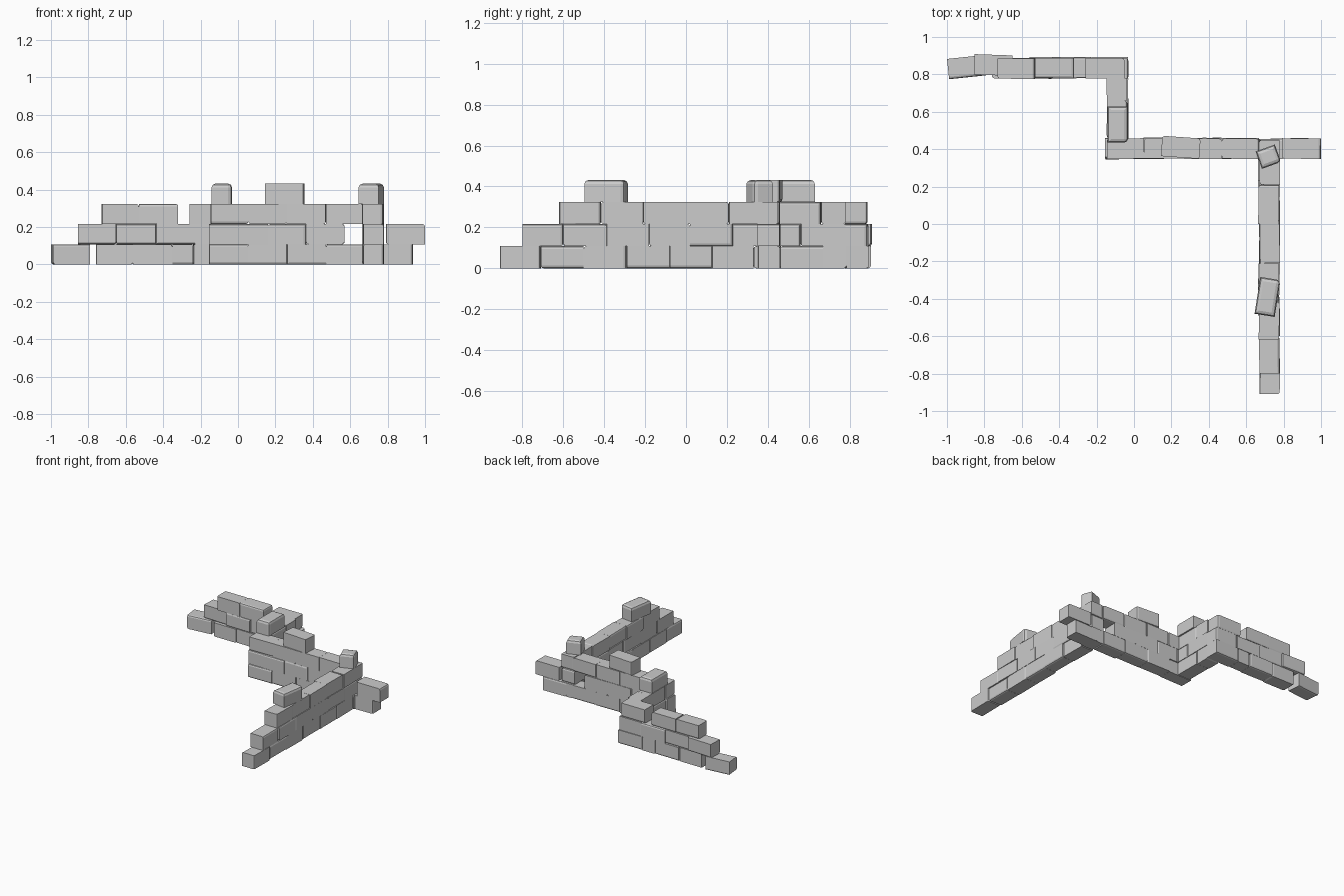
import bpy, bmesh, math, random
from mathutils import Matrix

if "Cube" in bpy.data.objects:
    bpy.data.objects.remove(bpy.data.objects["Cube"])

random.seed(4)
H = 0.108      # height of one course
W = 0.113      # wall thickness


def block(name, axis, line, a, b, course, turn=0.0, worn=False):
    """One chipped stone running from a to b along an axis."""
    bm = bmesh.new()
    bmesh.ops.create_cube(bm, size=1)
    bmesh.ops.scale(bm, vec=(b - a - 0.001, W - 0.004, H), verts=bm.verts)
    # wear: a few random edges get a broad chamfer
    if worn:
        edges = [e for e in bm.edges if all(v.co.z > 0 for v in e.verts)]
        edges += random.sample([e for e in bm.edges if e not in edges], 1)
    else:
        edges = random.sample(list(bm.edges), 3)
    bmesh.ops.bevel(bm, geom=edges, offset=0.02 if worn else 0.013, segments=2,
                    profile=0.5, affect='EDGES', clamp_overlap=True)
    # place it with a slight mason's wobble
    mid, off = (a + b) / 2, line + random.uniform(-0.004, 0.004)
    x, y = (mid, off) if axis == 'x' else (off, mid)
    ang = math.radians((90 if axis == 'y' else 0) + turn)
    bm.transform(Matrix.Translation((x, y, H * (course + 0.5))) @ Matrix.Rotation(ang, 4, 'Z'))
    me = bpy.data.meshes.new(name)
    bm.to_mesh(me)
    bm.free()
    ob = bpy.data.objects.new(name, me)
    bpy.context.collection.objects.link(ob)
    return ob


def wall(name, axis, line, courses):
    """Each course is a list of runs; each run is a list of joint positions."""
    for c, runs in enumerate(courses):
        for run in runs:
            for a, b in zip(run, run[1:]):
                block(name + "_stone", axis, line, a, b, c,
                      turn=random.uniform(-1, 1))


# back wall
wall("back_wall", 'x', 0.835, [
    [[-0.76, -0.56, -0.35, -0.24, -0.03]],
    [[-0.65, -0.44, -0.23, -0.03]],
    [[-0.73, -0.53, -0.32], [-0.26, -0.05]],
])
block("back_wall_end_stone", 'x', 0.842, -0.995, -0.795, 0, turn=6)
block("back_wall_step_stone", 'x', 0.85, -0.855, -0.65, 1, turn=-2)

# short link wall
wall("link_wall", 'y', -0.088, [
    [[0.46, 0.67, 0.785]],
    [[0.46, 0.56, 0.78]],
    [[0.46, 0.66, 0.78]],
])
block("link_wall_cap", 'y', -0.09, 0.435, 0.63, 3, worn=True)

# middle wall
wall("middle_wall", 'x', 0.405, [
    [[-0.155, 0.05, 0.26, 0.47, 0.67], [0.73, 0.935]],
    [[-0.155, -0.03, 0.16, 0.365, 0.57], [0.79, 1.0]],
    [[-0.145, 0.055, 0.26, 0.47, 0.67]],
])
block("middle_wall_cap", 'x', 0.413, 0.147, 0.353, 3, turn=-4)

# long front wall
wall("front_wall", 'y', 0.722, [
    [[-0.91, -0.71, -0.50, -0.29, -0.08, 0.125, 0.33, 0.455]],
    [[-0.80, -0.60, -0.39, -0.18, 0.02, 0.23, 0.45]],
    [[-0.62, -0.415, -0.21, 0.0, 0.21, 0.45]],
])
block("front_wall_cap", 'y', 0.717, -0.49, -0.29, 3, turn=-9, worn=True)
block("corner_cap", 'y', 0.715, 0.31, 0.41, 3, turn=20, worn=True)
